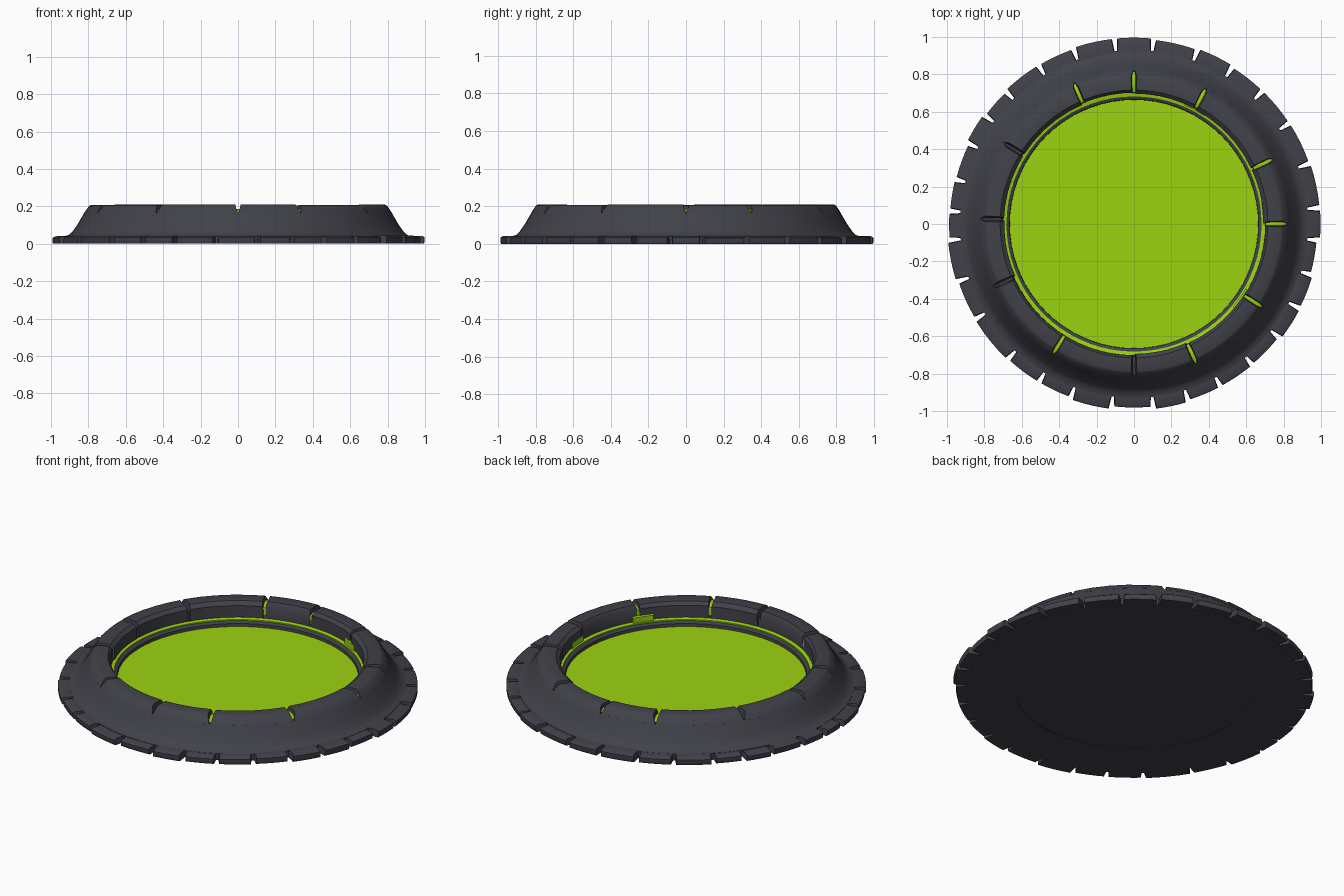
import bpy, bmesh, math, random

random.seed(4)
if "Cube" in bpy.data.objects:
    bpy.data.objects.remove(bpy.data.objects["Cube"])


def material(name, color):
    m = bpy.data.materials.new(name)
    m.use_nodes = True
    m.diffuse_color = (*color, 1)
    m.node_tree.nodes["Principled BSDF"].inputs["Base Color"].default_value = (*color, 1)
    return m


STONE = material("dark stone", (0.053, 0.053, 0.068))
SLIME = material("bright green slime", (0.33, 0.65, 0.005))


def finish(name, bm, mat):
    bmesh.ops.recalc_face_normals(bm, faces=bm.faces)
    mesh = bpy.data.meshes.new(name)
    bm.to_mesh(mesh)
    bm.free()
    mesh.materials.append(mat)
    ob = bpy.data.objects.new(name, mesh)
    bpy.context.collection.objects.link(ob)
    bpy.ops.object.select_all(action="DESELECT")
    ob.select_set(True)
    bpy.context.view_layer.objects.active = ob
    bpy.ops.object.shade_smooth_by_angle(angle=math.radians(35))
    return ob


def sweep(bm, profile, start, end, steps):
    """Sweep a closed (radius, height, end inset) profile through an arc in degrees."""
    full = end - start >= 360
    rings = []
    for i in range(steps if full else steps + 1):
        t = i / steps
        ring = []
        for r, z, inset in profile:
            a = math.radians((start + inset) * (1 - t) + (end - inset) * t)
            ring.append(bm.verts.new((r * math.cos(a), r * math.sin(a), z)))
        rings.append(ring)
    n = len(profile)
    for i in range(steps):
        a, b = rings[i], rings[(i + 1) % len(rings)]
        for j in range(n):
            k = (j + 1) % n
            bm.faces.new((a[j], a[k], b[k], b[j]))
    if not full:
        bm.faces.new(rings[0])
        bm.faces.new(rings[-1])


def ring(name, profile, mat, start=0, end=360, steps=72):
    bm = bmesh.new()
    sweep(bm, [(r, z, 0) for r, z in profile], start, end, steps)
    return finish(name, bm, mat)


def disc(name, radius, z, mat):
    bm = bmesh.new()
    bmesh.ops.create_circle(bm, cap_ends=True, segments=72, radius=radius)
    for v in bm.verts:
        v.co.z = z
    return finish(name, bm, mat)


def spans(angles):
    return zip(angles, angles[1:] + [angles[0] + 360])


# Sloping wall, floor and slime pool
ring("sloping_wall", [(0.66, 0), (0.93, 0), (0.93, 0.04), (0.905, 0.046), (0.885, 0.065),
                      (0.86, 0.1), (0.822, 0.165), (0.71, 0.165), (0.70, 0.1), (0.68, 0.1),
                      (0.665, 0.09)], STONE)
disc("floor", 0.67, 0.002, STONE).data.flip_normals()
disc("slime_pool", 0.672, 0.072, SLIME)
ring("slime_ledge", [(0.682, 0.09), (0.705, 0.09), (0.705, 0.112), (0.682, 0.107)], SLIME)

# Rim stones, separated by tapering gaps
gaps = [0, 25, 62, 90, 113, 148, 178, 204, 238, 270, 294, 327]
bm = bmesh.new()
for a, b in spans(gaps):
    top = 0.208 + random.uniform(-0.003, 0.003)
    inner = 0.698 + random.uniform(-0.006, 0.006)
    sweep(bm, [(inner, 0.115, 0.5), (inner, 0.185, 0.7), (0.716, top - 0.003, 1.1),
               (0.785, top, 1.1), (0.798, top - 0.007, 1.0), (0.823, 0.165, 0.2),
               (0.8, 0.15, 0.3)], a, b, 5)
finish("rim_stones", bm, STONE)

# Slime seeping through the gaps
for a in (0, 25, 62, 90, 113, 238, 294, 327):
    ring("slime_seam", [(0.704, 0.1), (0.704, 0.175), (0.73, 0.185), (0.785, 0.185),
                        (0.812, 0.172), (0.78, 0.14)], SLIME, a - 1.2, a + 1.2, 2)
for a in (5, 62, 325):
    ring("slime_patch", [(0.69, 0.1), (0.7, 0.1), (0.7, 0.145), (0.69, 0.14)],
         SLIME, a - 5, a + 5, 3)

# Outer paving stones, split by narrow notches
notches = [5, 19, 33, 46, 58, 70, 84, 96, 109, 121, 134, 144, 154, 166, 176, 185, 198, 211,
           227, 239, 250, 263, 276, 287, 298, 310, 322, 333, 344, 355]
bm = bmesh.new()
for a, b in spans(notches):
    edge = 0.99 + random.uniform(-0.01, 0.008)
    top = 0.04 + random.uniform(-0.003, 0.003)
    sweep(bm, [(0.9, 0.001, 0.2), (edge - 0.004, 0, 0.8), (edge, 0.01, 0.9),
               (edge, top - 0.008, 0.9), (edge - 0.012, top, 1.0), (0.92, top, 0.5),
               (0.9, 0.04, 0.2)], a, b, 4)
finish("paving_stones", bm, STONE)
